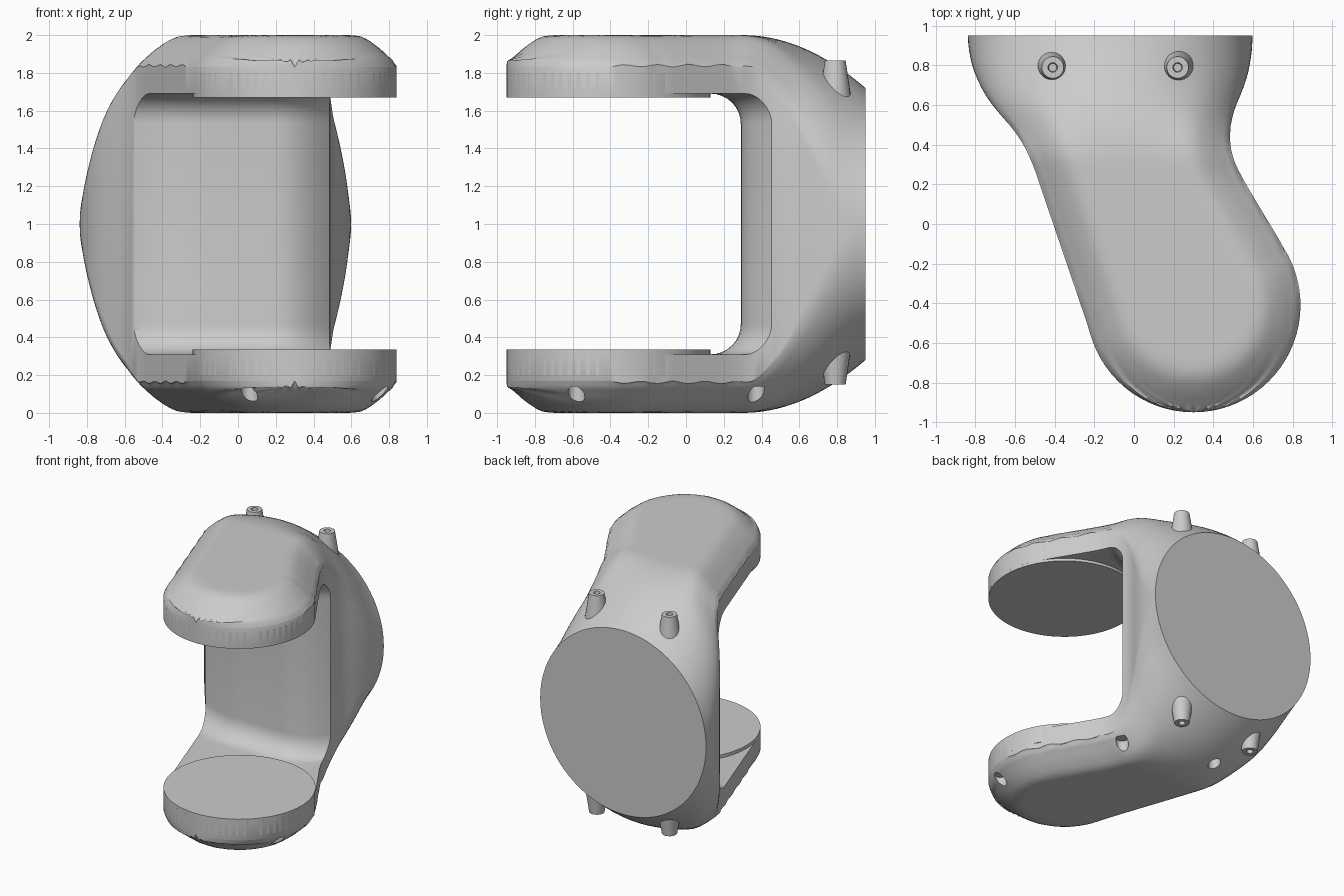
import bpy, bmesh, math
from mathutils import Vector

if "Cube" in bpy.data.objects:
    bpy.data.objects.remove(bpy.data.objects["Cube"])

CX, CY, R = 0.30, -0.41, 0.54          # joint axis and disc radius
LEFT = [(-.58, -.21), (.33, -.52), (.46, -.59), (.6, -.72), (.72, -.79), (.84, -.83), (.95, -.84)]
RIGHT = [(-.15, .775), (.25, .535), (.35, .49), (.45, .48), (.57, .50), (.7, .56), (.82, .59), (.95, .60)]
EDGE = [(0, .83), (.02, .865), (.09, .93), (.15, .975), (.19, .993), (.24, 1)]


def interp(pts, v):
    if v <= pts[0][0]:
        return pts[0][1]
    for (a, fa), (b, fb) in zip(pts, pts[1:]):
        if v <= b:
            return fa + (fb - fa) * (v - a) / (b - a)
    return pts[-1][1]


def side_x(pts, sign, y):
    if y < pts[0][0]:
        return CX + sign * math.sqrt(max(0, R * R - (y - CY) ** 2))
    return sum(interp(pts, max(pts[0][0], y + o)) for o in (-.05, 0, .05)) / 3


def make(name, bm):
    bmesh.ops.remove_doubles(bm, verts=bm.verts, dist=1e-4)
    bmesh.ops.recalc_face_normals(bm, faces=bm.faces)
    me = bpy.data.meshes.new(name)
    bm.to_mesh(me)
    bm.free()
    ob = bpy.data.objects.new(name, me)
    bpy.context.collection.objects.link(ob)
    return ob


def activate(ob):
    bpy.ops.object.select_all(action='DESELECT')
    ob.select_set(True)
    bpy.context.view_layer.objects.active = ob


def smooth(ob, deg=32):
    activate(ob)
    bpy.ops.object.shade_smooth_by_angle(angle=math.radians(deg))


def cut(ob, cutter):
    cutter.hide_render = True
    m = ob.modifiers.new("cut", 'BOOLEAN')
    m.operation, m.solver, m.object = 'DIFFERENCE', 'EXACT', cutter
    activate(ob)
    bpy.ops.object.modifier_apply(modifier=m.name)
    bpy.data.objects.remove(cutter)


def lathe(name, profile, x, y, n=32):
    bm = bmesh.new()
    rings = [[bm.verts.new((x + r * math.cos(2 * math.pi * i / n), y + r * math.sin(2 * math.pi * i / n), z))
              for i in range(n)] for r, z in profile]
    for a, b in zip(rings, rings[1:]):
        for i in range(n):
            bm.faces.new((a[i], a[(i + 1) % n], b[(i + 1) % n], b[i]))
    return make(name, bm)


# Outer shell: slices along y, arm section blending into the round back flange
ys = [CY - R * math.cos(math.pi / 2 * i / 18) for i in range(19)]
ys += [CY + (0.95 - CY) * i / 36 for i in range(1, 37)]
outline = [Vector((side_x(p, s, y), y)) for p, s in ((LEFT, -1), (RIGHT, 1))
           for y in ys[:18] + [CY + 1.36 * i / 80 for i in range(81)]]


def height(x, y, th):
    d = min((Vector((x, y)) - p).length for p in outline)
    w = max(0, (y - .3) / .65) ** 2
    w2 = 1 - (1 - w) ** 2
    return (1 - .28 * w) * (interp(EDGE, d) * (1 - w2) + math.sin(th) * w2)


N = 44
bm = bmesh.new()
rows = []
for y in ys:
    xl, xr = side_x(LEFT, -1, y), side_x(RIGHT, 1, y)
    top, bot = [], []
    for j in range(N + 1):
        th = math.pi * j / N
        x = (xl + xr) / 2 - (xr - xl) / 2 * math.cos(th)
        h = height(x, y, th)
        top.append(bm.verts.new((x, y, 1 + h)))
        bot.append(bm.verts.new((x, y, 1 - h)))
    rows.append(top + bot[::-1])
M = 2 * N + 2
for a, b in zip(rows, rows[1:]):
    for j in range(M):
        bm.faces.new((a[j], a[(j + 1) % M], b[(j + 1) % M], b[j]))
bm.faces.new(rows[-1])
bracket = make("bracket_shell", bm)

# Slot between the arms, with a bowed rear wall and filleted corners
bm = bmesh.new()
rows = []
for i in range(49):
    x = -1.2 + 2.4 * i / 48
    yw = .29 + (2 * max(0, min(x, .6) - .2) ** 2 if x > 0 else .8 * max(0, -max(x, -.8) - .2) ** 2)
    f = .16
    arc = [(yw - f + f * math.sin(a), .31 + f - f * math.cos(a)) for a in [math.pi / 2 * k / 8 for k in range(9)]]
    prof = [(-1.3, .31)] + arc + [(y, 2 - z) for y, z in reversed(arc)] + [(-1.3, 1.69)]
    rows.append([bm.verts.new((x, y, z)) for y, z in prof])
for a, b in zip(rows, rows[1:]):
    for j in range(len(a)):
        k = (j + 1) % len(a)
        bm.faces.new((a[j], a[k], b[k], b[j]))
bm.faces.new(rows[0])
bm.faces.new(rows[-1])
cut(bracket, make("slot_cutter", bm))

# Screw recesses in the lower cover
for x, y in [(.75, -.58), (.06, -.83), (.42, .37), (-.24, .6)]:
    cut(bracket, lathe("recess_cutter", [(0, -.1), (.045, -.1), (.045, .14), (0, .14)], x, y, 16))
smooth(bracket)

# Joint discs on the inner faces of the arms
for name, z0, z1 in (("upper_disc", 1.67, 1.8), ("lower_disc", .2, .335)):
    smooth(lathe(name, [(0, z0), (R, z0), (R, z1), (0, z1)], CX, CY, 64))

# Tapered screw bosses above and below the flange
for side, x in (("left", -.41), ("right", .22)):
    prof = [(0, 1.6), (.095, 1.6), (.055, 1.865), (.024, 1.865), (.02, 1.82), (0, 1.82)]
    smooth(lathe("upper_boss_" + side, prof, x, .79, 24))
    smooth(lathe("lower_boss_" + side, [(r, 2.015 - z) for r, z in prof], x, .79, 24))
